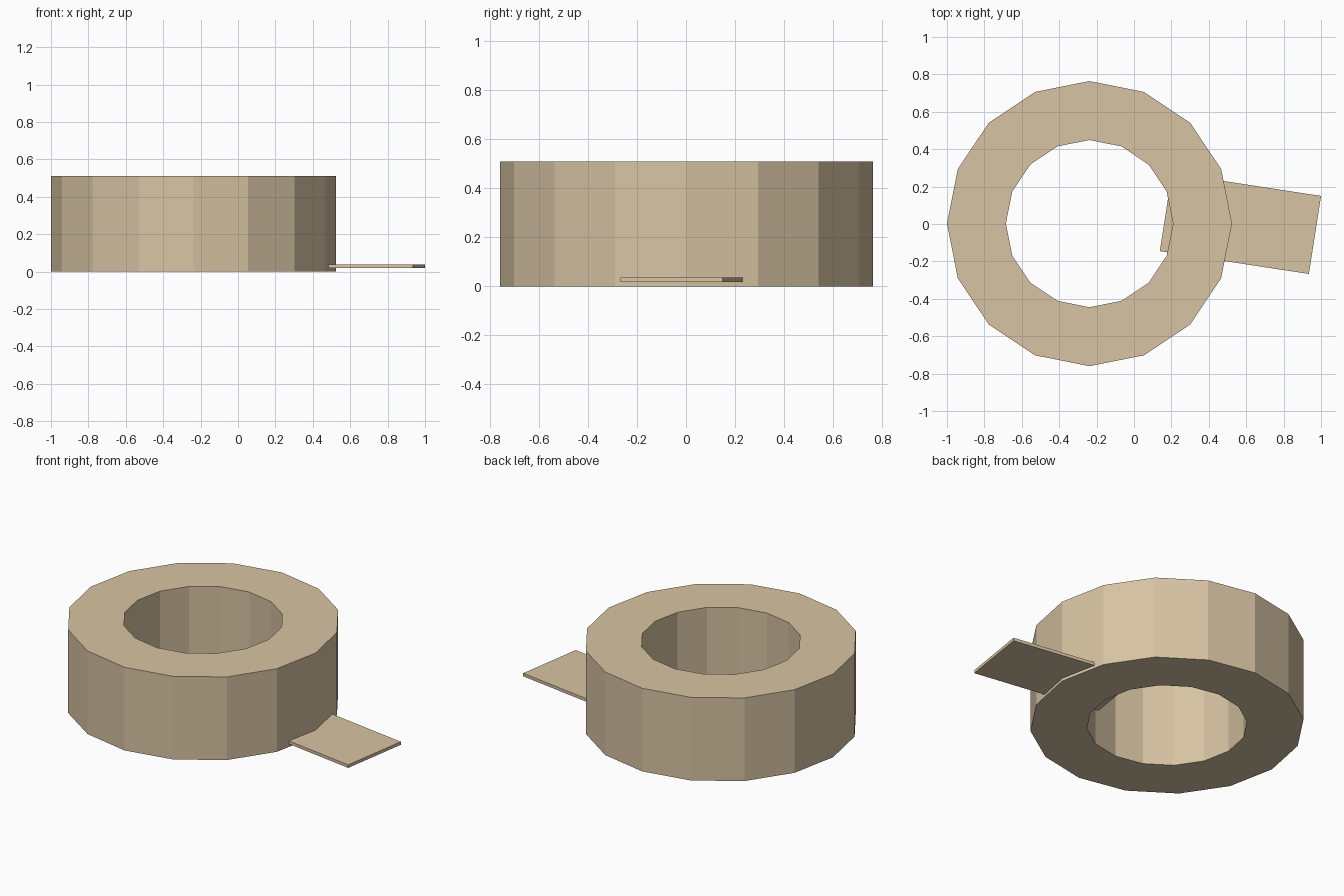
import bpy, bmesh, math

if "Cube" in bpy.data.objects:
    bpy.data.objects.remove(bpy.data.objects["Cube"])

tan = bpy.data.materials.new("tan")
tan.diffuse_color = (0.68, 0.55, 0.365, 1)
tan.use_nodes = True
tan.node_tree.nodes["Principled BSDF"].inputs["Base Color"].default_value = tan.diffuse_color


def make_object(name, bm):
    bmesh.ops.recalc_face_normals(bm, faces=bm.faces)
    mesh = bpy.data.meshes.new(name)
    bm.to_mesh(mesh)
    bm.free()
    mesh.materials.append(tan)
    obj = bpy.data.objects.new(name, mesh)
    bpy.context.collection.objects.link(obj)
    return obj


# Thick sixteen-sided ring, swept from a rectangular section
SIDES = 16
CX, CY = -0.238, 0.002
section = [(0.762, 0.0), (0.762, 0.51), (0.447, 0.51), (0.447, 0.0)]
bm = bmesh.new()
loops = []
for i in range(SIDES):
    a = 2 * math.pi * i / SIDES
    loops.append([bm.verts.new((CX + r * math.cos(a), CY + r * math.sin(a), z))
                  for r, z in section])
for i in range(SIDES):
    a, b = loops[i], loops[(i + 1) % SIDES]
    for k in range(4):
        n = (k + 1) % 4
        bm.faces.new((a[k], b[k], b[n], a[n]))
make_object("ring", bm)

# Thin slanted tab passing through the ring wall near the base
corners = [(1.0, 0.15), (0.203, 0.272), (0.138, -0.145), (0.935, -0.267)]
bm = bmesh.new()
base = bm.faces.new([bm.verts.new((x, y, 0.018)) for x, y in corners])
top = bmesh.ops.extrude_face_region(bm, geom=[base], use_keep_orig=True)
bmesh.ops.translate(bm, vec=(0, 0, 0.019),
                    verts=[v for v in top["geom"] if isinstance(v, bmesh.types.BMVert)])
make_object("tab", bm)
